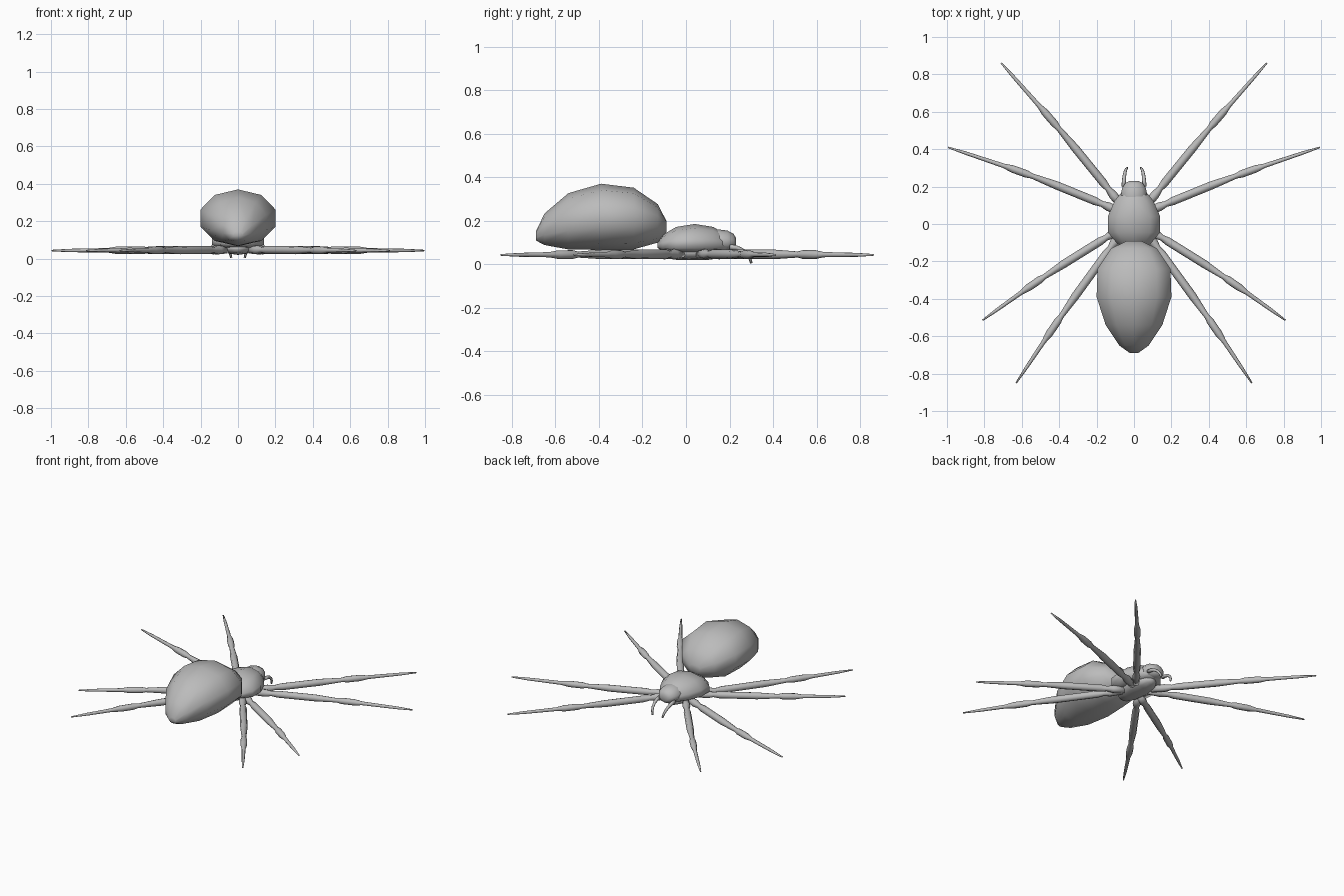
import bpy, bmesh
from math import sin, cos, pi
from mathutils import Vector

cube = bpy.data.objects.get("Cube")
if cube:
    bpy.data.objects.remove(cube)

grey = bpy.data.materials.new("plain grey")
grey.use_nodes = True
colour = (0.5, 0.5, 0.5, 1)
grey.diffuse_color = colour
grey.node_tree.nodes["Principled BSDF"].inputs["Base Color"].default_value = colour


def loft(name, rings):
    """Skin a list of vertex rings, closing both ends."""
    bm = bmesh.new()
    loops = [[bm.verts.new(point) for point in ring] for ring in rings]
    for near, far in zip(loops, loops[1:]):
        for i in range(len(near)):
            bm.faces.new((near[i - 1], near[i], far[i], far[i - 1]))
    bm.faces.new(loops[0])
    bm.faces.new(loops[-1])
    bmesh.ops.recalc_face_normals(bm, faces=bm.faces)
    for face in bm.faces:
        face.smooth = True
    mesh = bpy.data.meshes.new(name)
    bm.to_mesh(mesh)
    bm.free()
    mesh.materials.append(grey)
    obj = bpy.data.objects.new(name, mesh)
    bpy.context.collection.objects.link(obj)


def egg(name, centre, half_length, half_width, axis, rise, floor,
        taper=0, hump=0, tilt=0, blunt=1, sides=10, steps=6):
    """Egg along y with a flattened belly; positive taper narrows the +y end."""
    rings = []
    for step in range(steps + 1):
        along = pi * step / steps
        y = centre - half_length * cos(along)
        swell = max(sin(along), 0.15) ** blunt
        width = half_width * swell * (1 + taper * cos(along)) / cos(pi / sides)
        middle = axis + hump * swell - tilt * cos(along)
        belly = (middle - floor) * (1 - (1 - swell) ** 2)
        ring = []
        for side in range(sides):
            around = pi / 2 + 2 * pi * side / sides
            height = rise * swell if sin(around) > 0 else belly
            ring.append((width * cos(around), y, middle + height * sin(around)))
        rings.append(ring)
    loft(name, rings)


def limb(name, points, radii, sides=8):
    """Tube through the points with a radius at each."""
    rings = []
    last = len(points) - 1
    for i, (point, radius) in enumerate(zip(points, radii)):
        direction = (points[min(i + 1, last)] - points[max(i - 1, 0)]).normalized()
        across = direction.cross(Vector((0, 0, 1))).normalized()
        upward = across.cross(direction)
        turns = [2 * pi * side / sides for side in range(sides)]
        rings.append([point + radius * (across * cos(turn) + upward * sin(turn))
                      for turn in turns])
    loft(name, rings)


def leg(name, hip, tip, knee, thickness=0.02, bow=0.015):
    """Leg with a hip knob, long thigh, swollen knee and thin shin."""
    # Fraction of the leg: radius as a share of the thickness
    swelling = {0: 1, 0.08: 1.2, 0.12: 0.8, 0.16: 1.1,
                knee - 0.15: 1.1, knee - 0.01: 0.7,
                knee + 0.02: 1, knee + 0.1: 1, knee + 0.15: 0.6,
                0.9: 0.45, 1: 0.2}
    points = [hip.lerp(tip, t) + Vector((0, bow * sin(pi * t), 0)) for t in swelling]
    limb(name, points, [thickness * share for share in swelling.values()])


# Body
egg("abdomen", centre=-0.39, half_length=0.3, half_width=0.2, axis=0.14,
    rise=0.155, floor=0.066, taper=-0.25, hump=0.075, tilt=0.025)
egg("carapace", centre=0.04, half_length=0.17, half_width=0.14, axis=0.085,
    rise=0.1, floor=0.05, taper=0.3)
egg("head", centre=0.15, half_length=0.08, half_width=0.07, axis=0.1,
    rise=0.06, floor=0.06, blunt=0.6)
egg("sternum", centre=0.03, half_length=0.15, half_width=0.08, axis=0.055,
    rise=0.03, floor=0.02)

# Hip y, foot x, foot y and knee fraction of each leg
legs = {
    "first": (0.09, 0.71, 0.86, 0.54),
    "second": (0.06, 0.995, 0.41, 0.53),
    "third": (-0.02, 0.81, -0.515, 0.57),
    "fourth": (-0.04, 0.63, -0.85, 0.59),
}

for side, sign in {"left": 1, "right": -1}.items():
    for name, (hip_y, foot_x, foot_y, knee) in legs.items():
        hip = Vector((sign * 0.06, hip_y, 0.047))
        foot = Vector((sign * foot_x, foot_y, 0.043))
        leg(f"{side}_{name}_leg", hip, foot, knee)

    # Feelers curling down beside the mouth
    bends = [0.3 * step for step in range(6)]
    curl = [Vector((sign * (0.035 + 0.02 * cos(bend)),
                    0.2 + 0.1 * sin(bend), 0.08 * cos(bend))) for bend in bends]
    limb(f"{side}_feeler", curl, [0.012 - 0.004 * bend for bend in bends])
